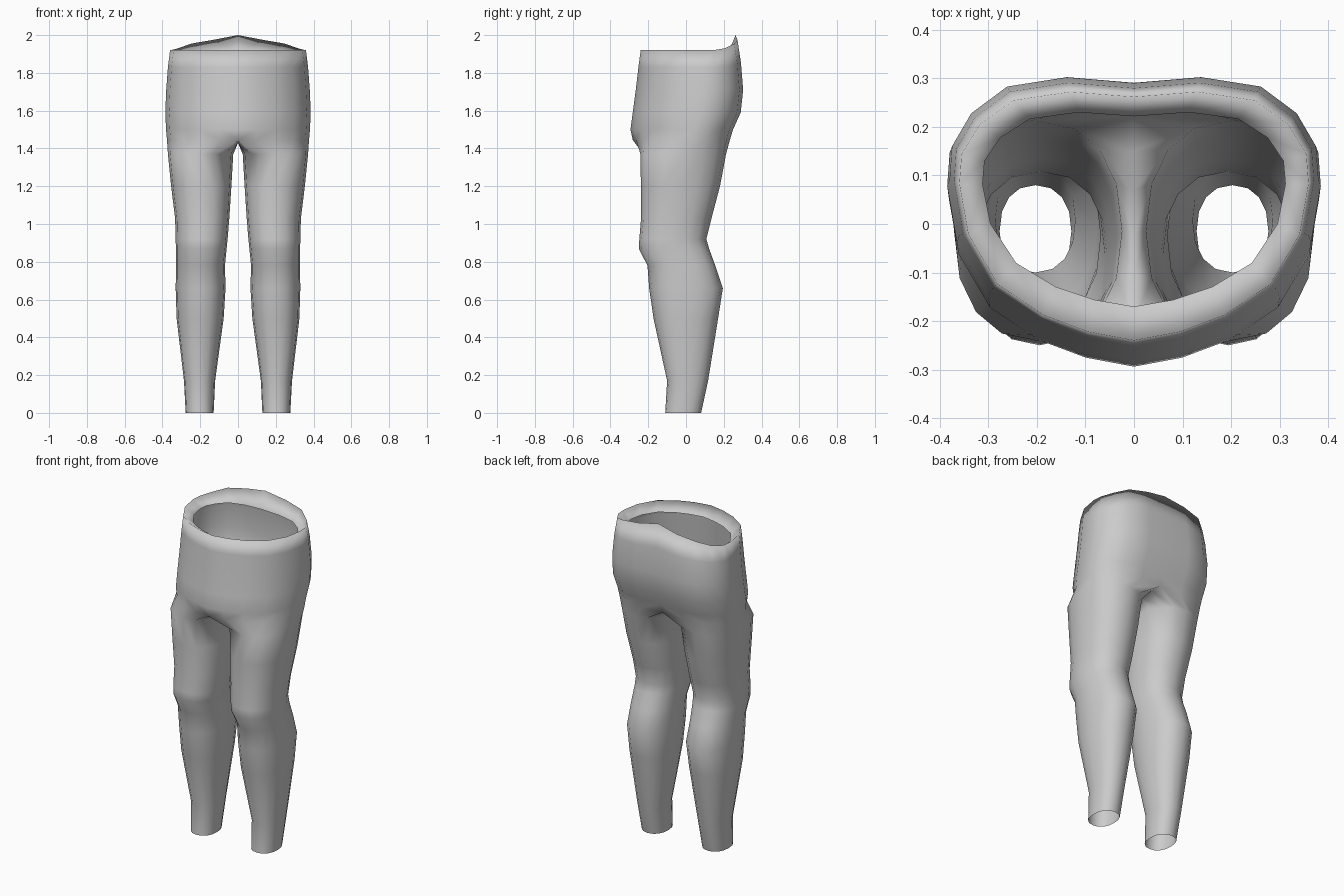
import bpy, bmesh
from math import radians, sin, cos, copysign

if "Cube" in bpy.data.objects:
    bpy.data.objects.remove(bpy.data.objects["Cube"])

# Right half of the hip outline, front centre to back centre
OUTLINE = [(0, -.29), (.1, -.27), (.2, -.23), (.3, -.158), (.365, -.04), (.385, .08),
           (.38, .15), (.34, .22), (.265, .277), (.14, .297), (0, .285)]
RISE = [0, 0, 0, 0, 0, 0, 0, .01, .035, .055, .08]   # waist climbs at the back

bm = bmesh.new()


def hip_ring(z, w, yf, yb, rise=0.0):
    """Half ring scaled from the hip outline."""
    ring = []
    for (x, y), r in zip(OUTLINE, RISE):
        t = (y + .29) / .575
        ring.append(bm.verts.new((x * w / .385, yf + t * (yb - yf), z + r * rise)))
    return ring


def leg_ring(z, xi, xo, yf, yb):
    """Closed 16-sided ring; first 11 points continue the hip columns."""
    ring = []
    for k in range(16):
        a = radians(-112.5 + 22.5 * k)
        c, s = cos(a), sin(a)
        c, s = copysign(abs(c) ** .88, c), copysign(abs(s) ** .88, s)
        ring.append(bm.verts.new(((xi + xo) / 2 + c * (xo - xi) / 2,
                                  (yf + yb) / 2 + s * (yb - yf) / 2, z)))
    return ring


def bridge(upper, lower, closed=False):
    n = len(upper)
    for j in range(n if closed else n - 1):
        k = (j + 1) % n
        bm.faces.new((lower[j], lower[k], upper[k], upper[j]))


# Inner waist lip, rim and hips
hips = [hip_ring(1.875, .312, -.17, .222, .35),
        hip_ring(1.92, .36, -.24, .262, 1),
        hip_ring(1.83, .371, -.252, .28, .4),
        hip_ring(1.71, .38, -.266, .291),
        hip_ring(1.59, .385, -.282, .278),
        hip_ring(1.50, .381, -.294, .238),
        hip_ring(1.445, .376, -.282, .222)]
for a, b in zip(hips, hips[1:]):
    bridge(a, b)

# Crotch seam closes the hip ring from back to front
seam = [bm.verts.new((0, y, z)) for y, z in
        [(.15, 1.45), (.07, 1.44), (-.02, 1.435), (-.11, 1.43), (-.2, 1.43)]]

# Leg: thigh, knee, calf, ankle
legs = [hips[-1] + seam] + [leg_ring(*p) for p in [
    (1.37, .025, .371, -.241, .212), (1.2, .035, .354, -.239, .18),
    (1.03, .046, .333, -.238, .135), (.92, .055, .33, -.247, .108),
    (.87, .06, .329, -.25, .122), (.78, .069, .328, -.204, .155),
    (.66, .066, .33, -.195, .195), (.5, .076, .325, -.172, .17),
    (.17, .121, .286, -.1, .117), (0, .129, .277, -.11, .08)]]
for a, b in zip(legs, legs[1:]):
    bridge(a, b, True)

mesh = bpy.data.meshes.new("leggings")
bm.to_mesh(mesh)
bm.free()
leggings = bpy.data.objects.new("leggings", mesh)
bpy.context.collection.objects.link(leggings)
for p in mesh.polygons:
    p.use_smooth = True

# Left half
mirror = leggings.modifiers.new("mirror", 'MIRROR')
mirror.use_clip = True
mirror.merge_threshold = .001
